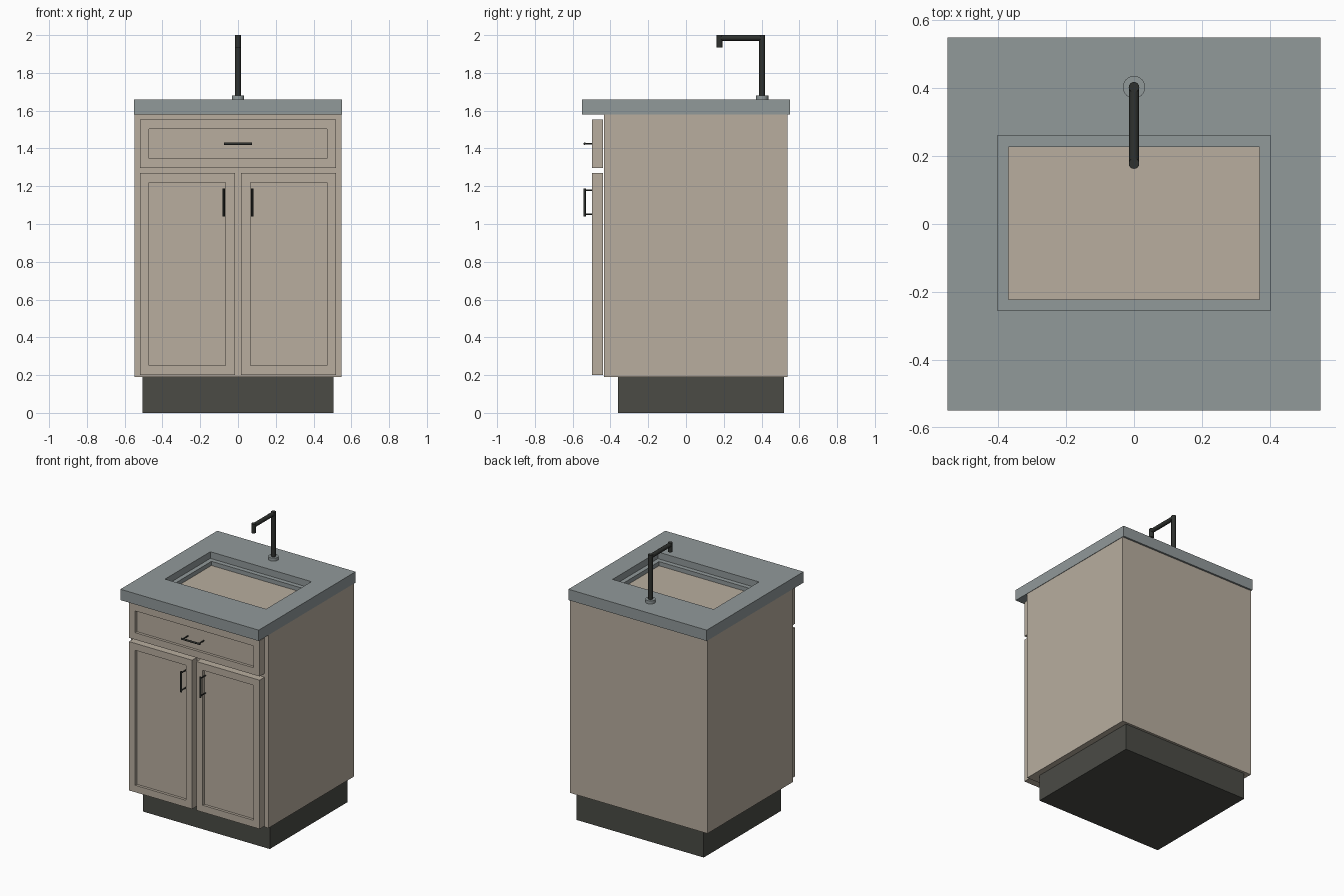
import bpy
from mathutils import Vector

if "Cube" in bpy.data.objects:
    bpy.data.objects.remove(bpy.data.objects["Cube"])


def material(name, rgb):
    m = bpy.data.materials.new(name)
    m.diffuse_color = (*rgb, 1)
    m.use_nodes = True
    m.node_tree.nodes["Principled BSDF"].inputs["Base Color"].default_value = m.diffuse_color
    return m


BEIGE = material("beige_paint", (0.48, 0.42, 0.345))
STONE = material("grey_stone", (0.283, 0.319, 0.323))
DARK = material("dark_plinth", (0.069, 0.07, 0.06))
BLACK = material("black_metal", (0.028, 0.031, 0.028))


def box(name, x, y, z, mat):
    """Box from (min, max) ranges."""
    bpy.ops.mesh.primitive_cube_add(size=1, location=[sum(r) / 2 for r in (x, y, z)])
    o = bpy.context.object
    o.name = name
    o.scale = [r[1] - r[0] for r in (x, y, z)]
    bpy.ops.object.transform_apply(location=False, rotation=False, scale=True)
    o.data.materials.append(mat)
    return o


def rod(name, a, b, radius, mat, sides=16):
    """Cylinder between two points."""
    a, b = Vector(a), Vector(b)
    d = b - a
    bpy.ops.mesh.primitive_cylinder_add(vertices=sides, radius=radius, depth=d.length,
                                        location=(a + b) / 2,
                                        rotation=d.to_track_quat('Z', 'Y').to_euler())
    o = bpy.context.object
    o.name = name
    o.data.materials.append(mat)
    bpy.ops.object.shade_smooth_by_angle()
    return o


def framed_panel(name, x, z, w=0.05):
    """Shaker front: two stiles, two rails and a recessed panel."""
    (x0, x1), (z0, z1) = x, z
    front = (-0.497, -0.44)
    box(name + "_stile_left", (x0, x0 + w), front, z, BEIGE)
    box(name + "_stile_right", (x1 - w, x1), front, z, BEIGE)
    box(name + "_rail_bottom", (x0 + w, x1 - w), front, (z0, z0 + w), BEIGE)
    box(name + "_rail_top", (x0 + w, x1 - w), front, (z1 - w, z1), BEIGE)
    box(name + "_panel", (x0 + w, x1 - w), (-0.478, -0.44), (z0 + w, z1 - w), BEIGE)


def handle(name, centre, axis, half=0.074):
    """Bar pull standing on two posts."""
    c, d = Vector(centre), Vector(axis)
    rod(name + "_bar", c - d * half, c + d * half, 0.0065, BLACK, 12)
    for i, s in enumerate((-1, 1)):
        p = c + d * s * 0.063
        rod(f"{name}_post_{i + 1}", p, (p.x, -0.475, p.z), 0.0045, BLACK, 12)


# Plinth and cabinet carcass
box("toe_kick", (-0.505, 0.505), (-0.36, 0.52), (0, 0.19), DARK)
box("cabinet_body", (-0.547, 0.547), (-0.435, 0.537), (0.19, 1.58), BEIGE)

# Drawer front and doors
framed_panel("drawer_front", (-0.52, 0.52), (1.297, 1.553))
handle("drawer_handle", (0, -0.537, 1.425), (1, 0, 0))
for side, s in (("left", -1), ("right", 1)):
    framed_panel("door_" + side, sorted((s * 0.017, s * 0.52)), (0.20, 1.27))
    handle("door_handle_" + side, (s * 0.076, -0.537, 1.115), (0, 0, 1))

# Worktop in four slabs around the basin, and the basin rim
for side, s in (("left", -1), ("right", 1)):
    box("worktop_" + side, sorted((s * 0.402, s * 0.55)), (-0.55, 0.55), (1.58, 1.658), STONE)
    box("basin_rim_" + side, sorted((s * 0.37, s * 0.402)), (-0.255, 0.26), (1.50, 1.61), STONE)
box("worktop_front", (-0.402, 0.402), (-0.55, -0.255), (1.58, 1.658), STONE)
box("worktop_back", (-0.402, 0.402), (0.26, 0.55), (1.58, 1.658), STONE)
box("basin_rim_front", (-0.37, 0.37), (-0.255, -0.222), (1.50, 1.61), STONE)
box("basin_rim_back", (-0.37, 0.37), (0.227, 0.26), (1.50, 1.61), STONE)

# Tap
rod("tap_flange", (0, 0.403, 1.655), (0, 0.403, 1.68), 0.033, STONE, 24)
rod("tap_post", (0, 0.403, 1.66), (0, 0.403, 2.0), 0.0155, BLACK)
rod("tap_arm", (0, 0.403, 1.985), (0, 0.178, 1.985), 0.015, BLACK)
rod("tap_spout", (0, 0.178, 2.0), (0, 0.178, 1.935), 0.0155, BLACK)
